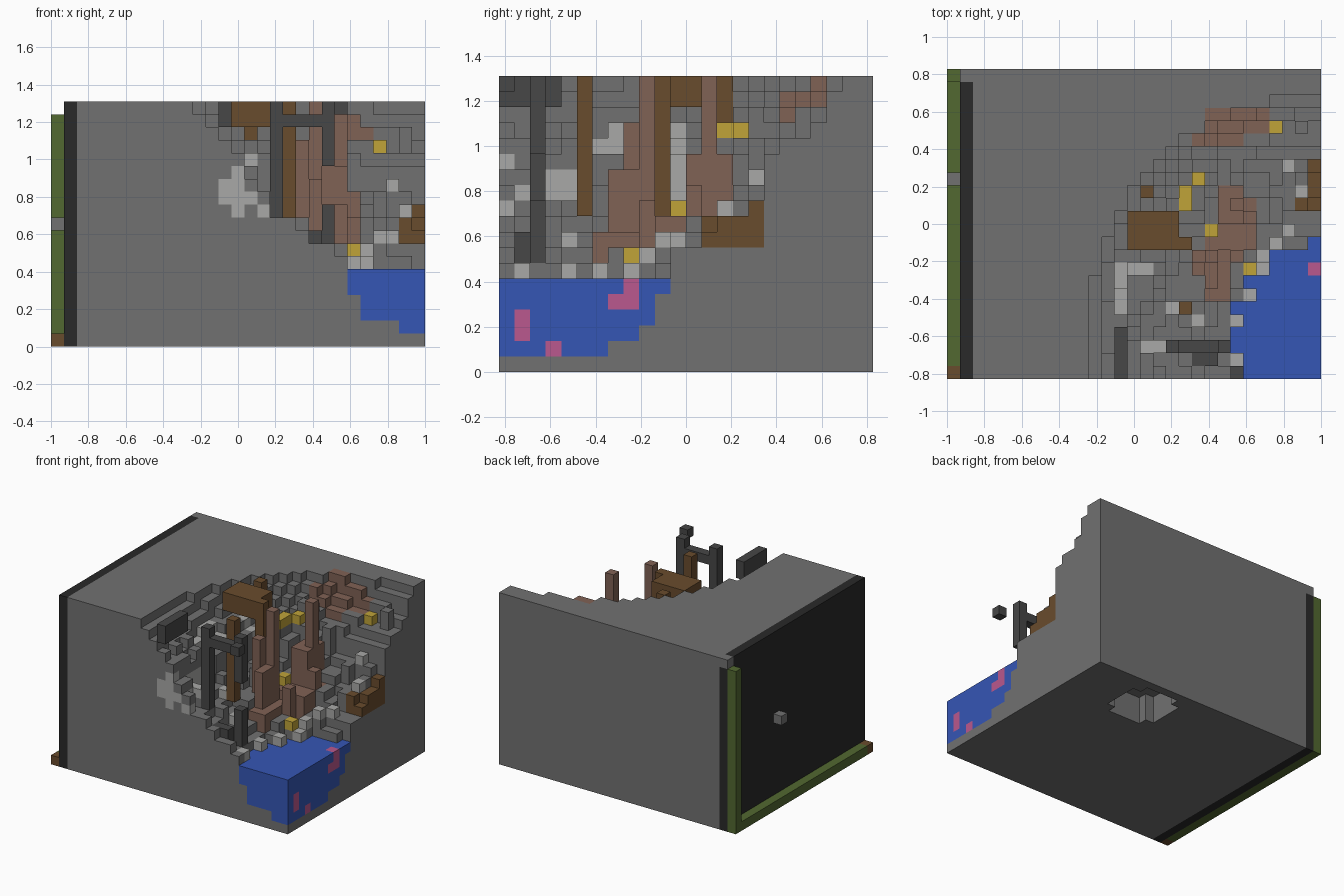
import bpy, bmesh, math, random

if "Cube" in bpy.data.objects:
    bpy.data.objects.remove(bpy.data.objects["Cube"], do_unlink=True)
random.seed(4)

NX, NY, NZ = 29, 24, 19          # block counts along each axis
S = 2 / NX                       # block size
PALETTE = {
    "stone_grey": "717171", "dark_iron": "474747", "black_slate": "292929",
    "pale_gravel": "A9A9A7", "wood_brown": "694C2D", "clay_brown": "806255",
    "gold_ore": "C0A439", "water_blue": "3556B5", "coral_pink": "BA588E",
    "moss_green": "526831",
}


def linear(c):
    return c / 12.92 if c <= 0.04045 else ((c + 0.055) / 1.055) ** 2.4


materials = {}
for name, code in PALETTE.items():
    rgba = [linear(int(code[n:n + 2], 16) / 255) for n in (0, 2, 4)] + [1]
    mat = bpy.data.materials.new(name)
    mat.use_nodes = True
    mat.diffuse_color = rgba
    mat.node_tree.nodes["Principled BSDF"].inputs["Base Color"].default_value = rgba
    materials[name] = mat

cells = {}                       # block position -> (part, colour)


def span(v):
    return range(v[0], v[1] + 1) if isinstance(v, tuple) else (v,)


def box(part, colour, i, j, k):
    for a in span(i):
        for b in span(j):
            for c in span(k):
                cells[a, b, c] = (part, colour)


def paint(colour, i, j, k):
    for a in span(i):
        for b in span(j):
            for c in span(k):
                if (a, b, c) in cells:
                    cells[a, b, c] = (cells[a, b, c][0], colour)


# Stepped pit sunk into one corner
STEPS = ((7.3, 7), (9, 8), (10, 9), (11.6, 10), (12.8, 11), (13.5, 12),
         (14.5, 14), (15.6, 15), (16.6, 16), (17.3, 17), (18, 18))
POOL = 6.55


def distance(i, j):
    d = math.hypot(i + 0.5 - NX, j + 0.5 - 4)
    return d - 0.8 if j < 6 and d < 14 else d


def terrain(i, j):
    d = distance(i, j)
    if 7.3 < d < 16 and 0 < j and i < NX - 1:
        d += random.uniform(-0.7, 0.7)
    return next((h for limit, h in STEPS if d < limit), NZ)


def pool_bed(d):
    return next((h for limit, h in ((3.2, 1), (5, 2), (6, 3)) if d < limit), 5)


height = {}
for i in range(1, NX):
    for j in range(NY):
        d = distance(i, j)
        if d < POOL:
            bed = pool_bed(d) + (1 if j == 0 and i == 23 else 0)
            box("stone_block", "stone_grey", i, j, (0, bed - 1))
            box("water_pool", "water_blue", i, j, (bed, 5))
            height[i, j] = 6
        else:
            height[i, j] = terrain(i, j)
            box("stone_block", "stone_grey", i, j, (0, height[i, j] - 1))

# Round hollow under the base
for i in range(NX):
    for j in range(NY):
        if math.hypot(i - 19.5, j - 19.5) < 3.3:
            for k in range(3):
                cells.pop((i, j, k), None)

# Slate side wall with mossy edging
box("slate_wall", "black_slate", 1, (0, NY - 1), (0, NZ - 1))
cells[1, NY - 1, NZ - 1] = ("stone_block", "stone_grey")
box("moss_edging", "moss_green", 0, (1, NY - 1), 0)
box("moss_edging", "moss_green", 0, NY - 1, (0, 17))
box("edging_corner", "wood_brown", 0, 0, 0)
box("wall_knob", "stone_grey", 0, 15, 9)

# Gravel and clay seams in the stone
for i, j, k in (((13, 15), 0, (11, 12)), (14, 0, (10, 13)), (16, 0, (10, 12)),
                ((11, 12), (3, 5), 18), ((12, 13), (6, 8), (17, 18)),
                ((13, 14), (8, 10), (17, 18)), ((13, 16), (5, 8), (14, 18)),
                ((14, 18), (0, 4), (11, 12)), ((15, 17), 11, (10, 15)),
                (14, (0, 2), (17, 18))):
    paint("pale_gravel", i, j, k)
for i, j in (((19, 20), 18), ((20, 24), (19, 20)), ((21, 24), 18)):
    paint("clay_brown", i, j, (15, 18))
paint("wood_brown", (27, 28), (12, 16), (8, 10))

# Coral in the pool
paint("coral_pink", 28, 1, (2, 3))
paint("coral_pink", 28, 3, 1)
paint("coral_pink", 28, (7, 8), 4)
paint("coral_pink", 28, 8, 5)

# Gold ore blocks
for i, j in ((18, 13), (18, 14), (19, 15), (20, 11), (23, 8)):
    box("gold_ore", "gold_ore", i, j, height[i, j])
box("gold_ore", "gold_ore", 25, 19, 15)
box("gold_ore", "gold_ore", 27, 19, 14)

# Clay pillars with stumps around them
for i, j, top in (((19, 21), (6, 10), 8), ((19, 20), (8, 9), 12), (20, 7, 12),
                  (20, 9, 18), (19, 8, 15), ((20, 23), (10, 14), 9),
                  ((21, 22), (12, 14), 13), (22, 13, 18), (23, 12, 11), (22, 9, 10)):
    box("clay_pillars", "clay_brown", i, j, (6, top))

# Timber posts and platform
for j in (5, 10):
    box("timber_posts", "wood_brown", 18, j, (10, 18))
box("timber_platform", "wood_brown", (14, 17), (10, 12), (17, 18))
box("timber_stub", "wood_brown", 15, 14, (16, 18))

# Iron hoist frame
box("hoist_post", "dark_iron", 17, 2, (10, 18))
box("hoist_beam", "dark_iron", (17, 21), 2, 17)
box("hoist_post", "dark_iron", 21, 2, (14, 18))
box("hoist_lower_post", "dark_iron", 21, 2, (7, 10))
box("hoist_foot", "dark_iron", (19, 20), 1, (7, 8))
box("hoist_weight", "dark_iron", 22, 0, 18)
box("rim_ledge", "dark_iron", 13, (0, 3), (17, 18))

# Loose rubble on the ledges and the shore
for i, j in ((22, 1), (22, 4), (23, 6), (24, 8), (24, 9), (25, 10), (26, 11),
             (26, 16), (27, 14), (16, 2), (17, 5), (19, 4)):
    if (i, j, height[i, j]) not in cells:
        box("loose_rubble", "pale_gravel", i, j, height[i, j])
for (i, j), h in height.items():
    if 7.3 < distance(i, j) < 16 and h < 17 and random.random() < 0.1:
        if (i, j, h) not in cells:
            box("loose_rubble", "stone_grey", i, j, h)

# Build each part from the exposed sides of its blocks
SIDES = [(axis, sign) for axis in range(3) for sign in (0, 1)]
RING = ((0, 0), (1, 0), (1, 1), (0, 1))


def build(part):
    bm = bmesh.new()
    verts, slots = {}, []

    def vert(p):
        if p not in verts:
            x, y, z = p
            verts[p] = bm.verts.new((x * S - 1, (y - NY / 2) * S, z * S))
        return verts[p]

    for pos, (owner, colour) in cells.items():
        if owner != part:
            continue
        if colour not in slots:
            slots.append(colour)
        for axis, sign in SIDES:
            near = list(pos)
            near[axis] += 2 * sign - 1
            if tuple(near) in cells:
                continue
            corners = []
            for u, v in RING if sign else RING[::-1]:
                p = list(pos)
                p[axis] += sign
                p[(axis + 1) % 3] += u
                p[(axis + 2) % 3] += v
                corners.append(vert(tuple(p)))
            bm.faces.new(corners).material_index = slots.index(colour)
    mesh = bpy.data.meshes.new(part)
    bm.to_mesh(mesh)
    bm.free()
    for colour in slots:
        mesh.materials.append(materials[colour])
    bpy.context.collection.objects.link(bpy.data.objects.new(part, mesh))


for part in sorted({owner for owner, _ in cells.values()}):
    build(part)
